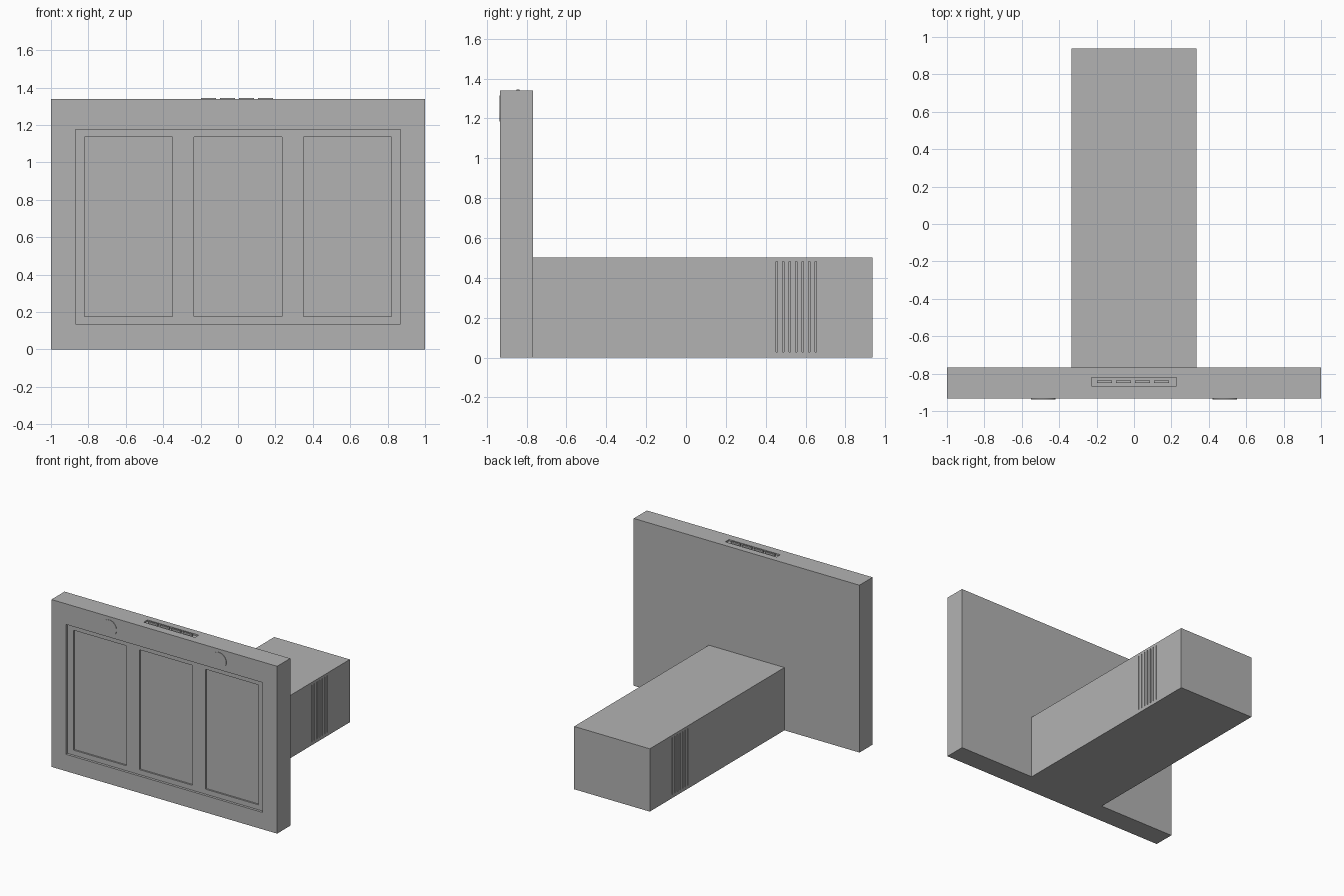
import bpy, bmesh, math
from mathutils import Matrix, Vector

if "Cube" in bpy.data.objects:
    bpy.data.objects.remove(bpy.data.objects["Cube"])

grey = bpy.data.materials.new("plain_grey")
grey.diffuse_color = (0.45, 0.45, 0.45, 1)
grey.use_nodes = True
grey.node_tree.nodes["Principled BSDF"].inputs["Base Color"].default_value = grey.diffuse_color


def boxes(name, ranges):
    """One object made of boxes given as (x0, x1, y0, y1, z0, z1)."""
    bm = bmesh.new()
    for x0, x1, y0, y1, z0, z1 in ranges:
        centre = Vector((x0 + x1, y0 + y1, z0 + z1)) / 2
        size = Matrix.Diagonal((x1 - x0, y1 - y0, z1 - z0, 1))
        bmesh.ops.create_cube(bm, size=1, matrix=Matrix.Translation(centre) @ size)
    mesh = bpy.data.meshes.new(name)
    bm.to_mesh(mesh)
    bm.free()
    mesh.materials.append(grey)
    obj = bpy.data.objects.new(name, mesh)
    bpy.context.collection.objects.link(obj)
    return obj


def cut(target, ranges):
    """Cut boxes out of the target, then delete the cutter."""
    cutter = boxes("cutter", ranges)
    cutter.hide_render = True
    mod = target.modifiers.new("cut", 'BOOLEAN')
    mod.operation = 'DIFFERENCE'
    mod.solver = 'EXACT'
    mod.object = cutter
    bpy.context.view_layer.objects.active = target
    bpy.ops.object.modifier_apply(modifier=mod.name)
    bpy.data.objects.remove(cutter)


FRONT, BACK, JOIN, TOP = -0.933, 0.937, -0.767, 1.34

# Wide front plate with a shallow recess and three deeper panels
plate = boxes("front_plate", [(-1, 1, FRONT, JOIN, 0, TOP)])
cut(plate, [(-0.87, 0.87, FRONT - 0.1, FRONT + 0.02, 0.135, 1.175)])
cut(plate, [(c - 0.235, c + 0.235, FRONT - 0.1, FRONT + 0.033, 0.175, 1.135)
            for c in (-0.585, 0, 0.585)])

# Button tray on the top edge
cut(plate, [(-0.228, 0.226, -0.867, -0.82, TOP - 0.012, TOP + 0.1)])
boxes("top_buttons", [(x, x + 0.08, -0.851, -0.836, TOP - 0.012, TOP + 0.005)
                      for x in (-0.198, -0.096, 0.005, 0.107)])

# Long rear body with vent grooves on both sides
body = boxes("rear_body", [(-0.335, 0.335, JOIN, BACK, 0, 0.503)])
grooves = []
for i in range(7):
    y = 0.451 + i * 0.0328
    for s in (-1, 1):
        xs = sorted((s * 0.325, s * 0.4))
        grooves.append((xs[0], xs[1], y, y + 0.008, 0.027, 0.483))
cut(body, grooves)

# Two thin round discs above the panels
for side, x in (("left", -0.486), ("right", 0.486)):
    bpy.ops.mesh.primitive_cylinder_add(
        vertices=32, radius=0.065, depth=0.008,
        location=(x, FRONT, 1.25), rotation=(math.pi / 2, 0, 0))
    disc = bpy.context.object
    disc.name = side + "_disc"
    disc.data.materials.append(grey)
    bpy.ops.object.shade_smooth_by_angle()
